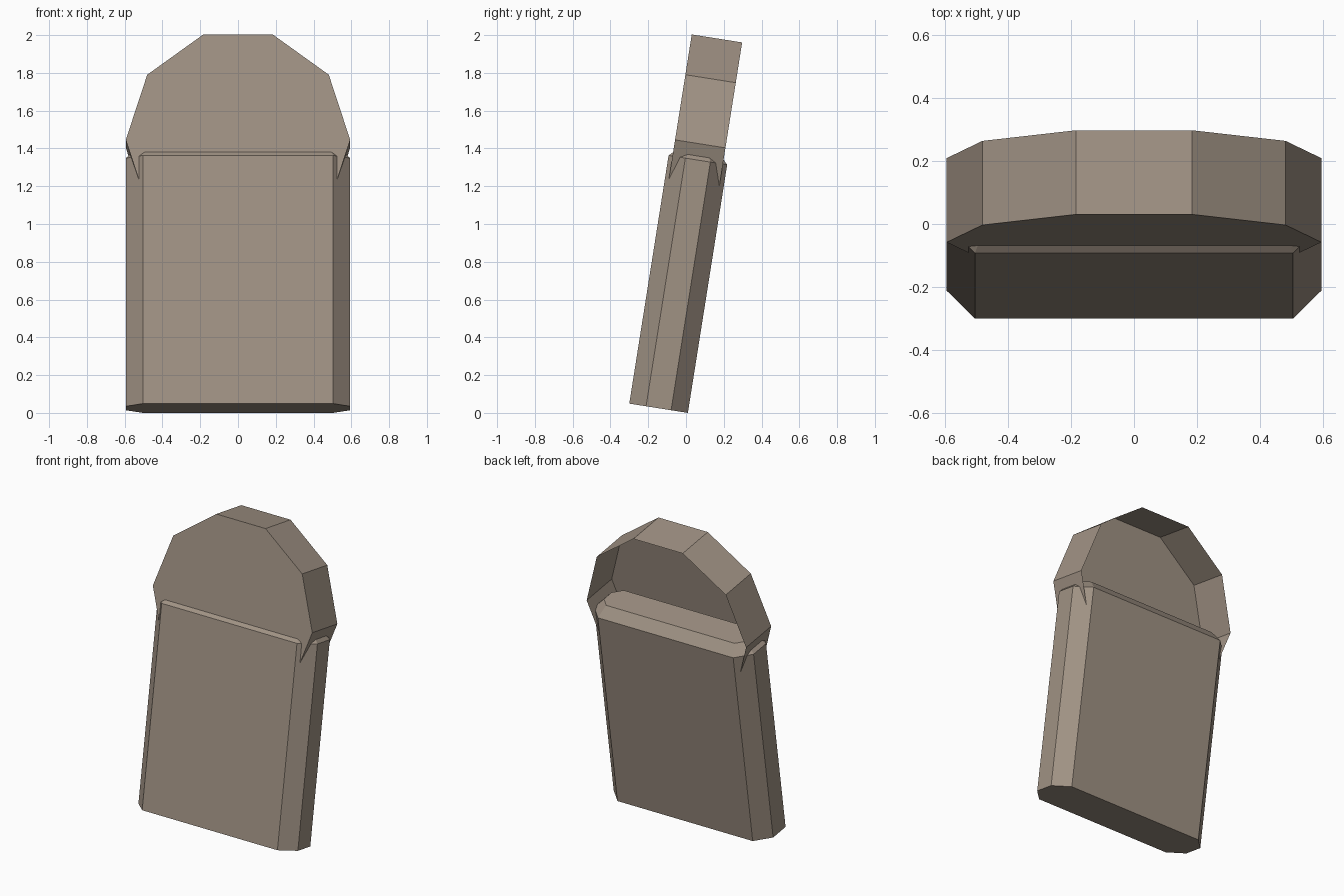
import bpy, bmesh
from math import cos, sin, radians
from mathutils import Matrix

if "Cube" in bpy.data.objects:
    bpy.data.objects.remove(bpy.data.objects["Cube"], do_unlink=True)

HALF_WIDTH = 0.594
LEAN = Matrix.Rotation(radians(-9), 4, 'X')   # leans back
LIFT = Matrix.Translation((0, 0, 0.0016))

stone = bpy.data.materials.new("weathered_stone")
stone.use_nodes = True
COLOUR = (0.35, 0.287, 0.23, 1)
stone.diffuse_color = COLOUR
stone.node_tree.nodes["Principled BSDF"].inputs["Base Color"].default_value = COLOUR


def finish(name, bm):
    """Lean the part back and add it to the scene."""
    bm.transform(LIFT @ LEAN)
    mesh = bpy.data.meshes.new(name)
    bm.to_mesh(mesh)
    bm.free()
    mesh.materials.append(stone)
    obj = bpy.data.objects.new(name, mesh)
    bpy.context.collection.objects.link(obj)
    return obj


def extrude(bm, points, offset):
    """Make a face from the points and extrude it; return the start face and the end face."""
    start = bm.faces.new([bm.verts.new(p) for p in points])
    copy = bmesh.ops.extrude_face_region(bm, geom=[start], use_keep_orig=True)["geom"]
    bmesh.ops.translate(bm, vec=offset, verts=[g for g in copy if isinstance(g, bmesh.types.BMVert)])
    end = next(g for g in copy if isinstance(g, bmesh.types.BMFace))
    return start, end


# Slab: box with chamfered corners and a bevelled top rim
front, back, cut, rim, bevel = -0.304, 0.01, 0.09, 1.33, 0.062
half = [(HALF_WIDTH - cut, front), (HALF_WIDTH, front + cut),
        (HALF_WIDTH, back - cut), (HALF_WIDTH - cut, back)]
outline = half + [(-x, y) for x, y in reversed(half)]
bm = bmesh.new()
bottom, top = extrude(bm, [(x, y, 0) for x, y in outline], (0, 0, rim + bevel))
bmesh.ops.recalc_face_normals(bm, faces=bm.faces)
bmesh.ops.bevel(bm, geom=list(top.edges), offset=bevel, segments=1,
                affect='EDGES', clamp_overlap=True)
finish("slab", bm)

# Rounded head: ten-sided disc, open at the back, its foot buried in the slab
centre, head_front, depth = 1.417, -0.283, 0.27
arc = [radians(a) for a in range(-36, 217, 36)]
bm = bmesh.new()
face, open_back = extrude(
    bm, [(HALF_WIDTH * cos(a), head_front, centre + HALF_WIDTH * sin(a)) for a in arc],
    (0, depth, 0))
bmesh.ops.recalc_face_normals(bm, faces=bm.faces)
bmesh.ops.delete(bm, geom=[open_back], context='FACES_ONLY')
finish("rounded_head", bm)
